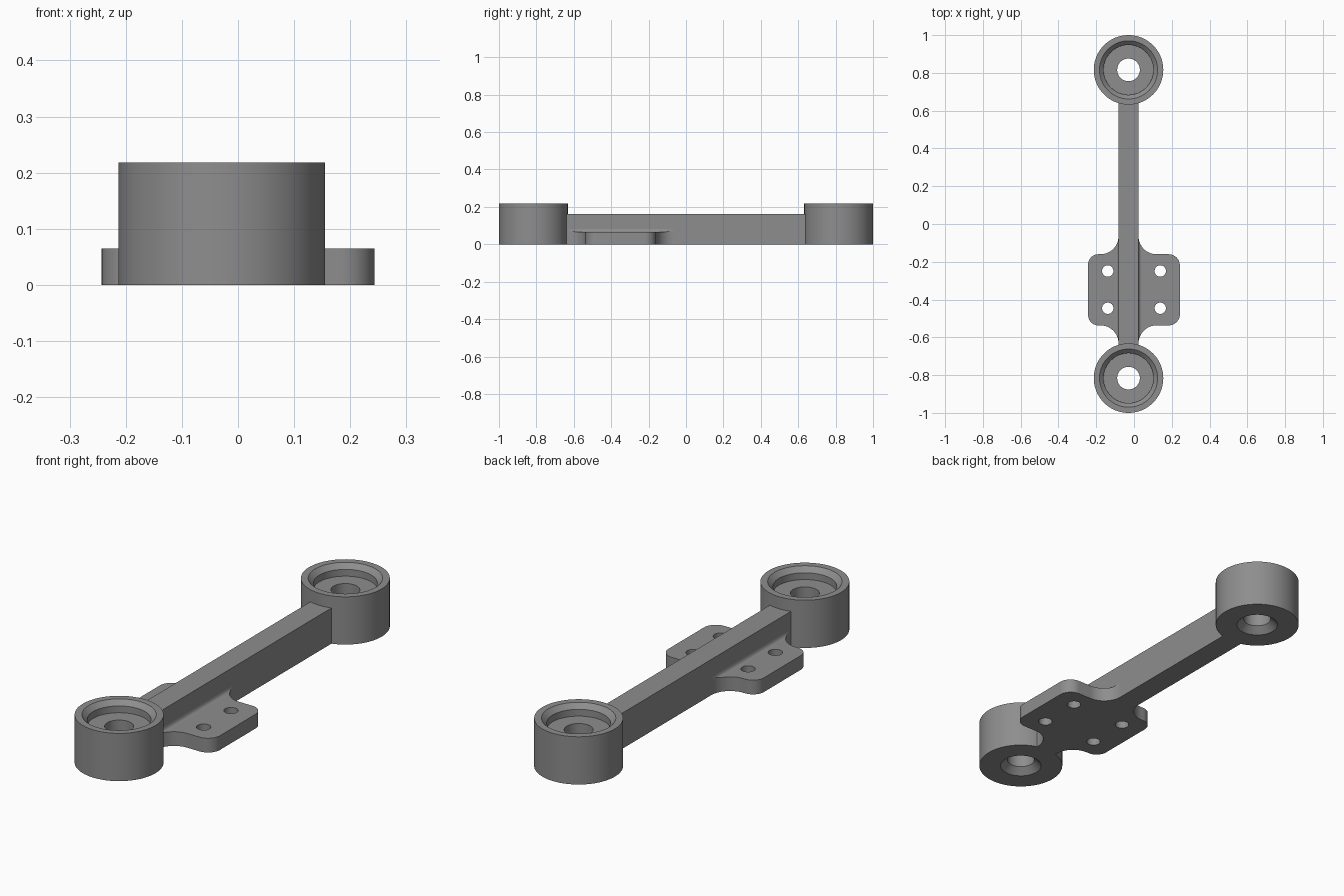
import bpy, bmesh, math

if "Cube" in bpy.data.objects:
    bpy.data.objects.remove(bpy.data.objects["Cube"])

CX = -0.029            # centre line of the bar and rings
HALF = 0.053           # half width of the bar
RING_Y, RING_R = 0.816, 0.184
BAR_Z, WING_Z = 0.163, 0.065
Y0, Y1 = -0.537, -0.160    # straight ends of the wings
BLEND, FILLET = 0.095, 0.016

grey = bpy.data.materials.new("grey metal")
grey.diffuse_color = (0.27, 0.27, 0.27, 1)
grey.use_nodes = True
grey.node_tree.nodes["Principled BSDF"].inputs["Base Color"].default_value = grey.diffuse_color


def finish(ob):
    ob.data.materials.clear()
    ob.data.materials.append(grey)
    bpy.ops.object.select_all(action='DESELECT')
    ob.select_set(True)
    bpy.context.view_layer.objects.active = ob
    bpy.ops.object.shade_smooth_by_angle(angle=math.radians(30))


def mesh_object(name, bm):
    bmesh.ops.remove_doubles(bm, verts=bm.verts, dist=1e-6)
    bmesh.ops.recalc_face_normals(bm, faces=bm.faces)
    me = bpy.data.meshes.new(name)
    bm.to_mesh(me)
    bm.free()
    ob = bpy.data.objects.new(name, me)
    bpy.context.collection.objects.link(ob)
    finish(ob)


def arc(cx, cy, r, a0, a1, n=16):
    return [(cx + r * math.cos(math.radians(a0 + (a1 - a0) * i / n)),
             cy + r * math.sin(math.radians(a0 + (a1 - a0) * i / n)))
            for i in range(n + 1)]


def extrude(name, loops, height):
    """Solid from flat closed outlines; inner outlines become holes."""
    cu = bpy.data.curves.new(name, 'CURVE')
    cu.dimensions, cu.fill_mode = '2D', 'BOTH'
    cu.extrude = height / 2
    for pts in loops:
        sp = cu.splines.new('POLY')
        sp.points.add(len(pts) - 1)
        for p, (x, y) in zip(sp.points, pts):
            p.co = (x, y, 0, 1)
        sp.use_cyclic_u = True
    tmp = bpy.data.objects.new(name + "_outline", cu)
    bpy.context.collection.objects.link(tmp)
    dg = bpy.context.evaluated_depsgraph_get()
    me = bpy.data.meshes.new_from_object(tmp.evaluated_get(dg))
    bpy.data.objects.remove(tmp)
    bm = bmesh.new()
    bm.from_mesh(me)
    bmesh.ops.translate(bm, verts=bm.verts, vec=(0, 0, height / 2))
    mesh_object(name, bm)


# End rings: turned profile with chamfered pocket, bore and countersink below
PROFILE = [(0.090, 0), (RING_R, 0), (RING_R, 0.218), (0.154, 0.218),
           (0.132, 0.196), (0.132, 0.165), (0.060, 0.165), (0.060, 0.03)]
SEG = 96


def ring(name, cy):
    bm = bmesh.new()
    rows = []
    for r, z in PROFILE:
        rows.append([bm.verts.new((CX + r * math.cos(2 * math.pi * i / SEG),
                                   cy + r * math.sin(2 * math.pi * i / SEG), z))
                     for i in range(SEG)])
    for k, a in enumerate(rows):
        b = rows[(k + 1) % len(rows)]
        for i in range(SEG):
            j = (i + 1) % SEG
            bm.faces.new((a[i], a[j], b[j], b[i]))
    mesh_object(name, bm)


ring("front_ring", -RING_Y)
ring("back_ring", RING_Y)

# Bar between the rings, its ends following the ring walls
t = math.degrees(math.asin(HALF / RING_R))
extrude("bar", [arc(CX, -RING_Y, RING_R, 90 + t, 90 - t, 8)
                + arc(CX, RING_Y, RING_R, 270 + t, 270 - t, 8)], BAR_Z)


# Mounting wings with rounded corners, blended into the bar
def wing(name, side, edge, corner):
    bar_x = CX + side * HALF
    w = abs(edge - bar_x)
    pts = (arc(BLEND, Y0 - BLEND, BLEND, 180, 90)
           + arc(w - corner, Y0 + corner, corner, -90, 0)
           + arc(w - corner, Y1 - corner, corner, 0, 90)
           + arc(BLEND, Y1 + BLEND, BLEND, 270, 180))
    outline = [(bar_x + side * u, y) for u, y in pts]
    holes = [arc(side * 0.139, y, 0.030, 0, 348.75, 31) for y in (-0.249, -0.446)]
    extrude(name, [outline] + holes, WING_Z)

    # Small fillet between wing and bar, trimmed by the wing outline
    ends = arc(BLEND, Y0 - BLEND, BLEND, 180, 90, 30)
    near = [p for p in ends if p[0] < FILLET]
    far = [(u, Y0 + Y1 - y) for u, y in reversed(near)]
    stations = near + [(FILLET, near[-1][1] + 0.01), (FILLET, far[0][1] - 0.01)] + far
    bm = bmesh.new()
    rows = []
    for width, y in stations:
        row = []
        for i in range(9):
            u = width * i / 8
            z = WING_Z + FILLET - math.sqrt(max(0, FILLET**2 - (FILLET - u)**2))
            row.append(bm.verts.new((bar_x + side * u, y, z)))
        row.append(bm.verts.new((bar_x + side * width, y, WING_Z)))
        row.append(bm.verts.new((bar_x, y, WING_Z)))
        rows.append(row)
    for a, b in zip(rows, rows[1:]):
        for i in range(9):
            bm.faces.new((a[i], a[i + 1], b[i + 1], b[i]))
    bmesh.ops.dissolve_degenerate(bm, dist=1e-6, edges=bm.edges)
    mesh_object(name + "_fillet", bm)


wing("left_wing", -1, -0.243, 0.055)
wing("right_wing", 1, 0.243, 0.060)
